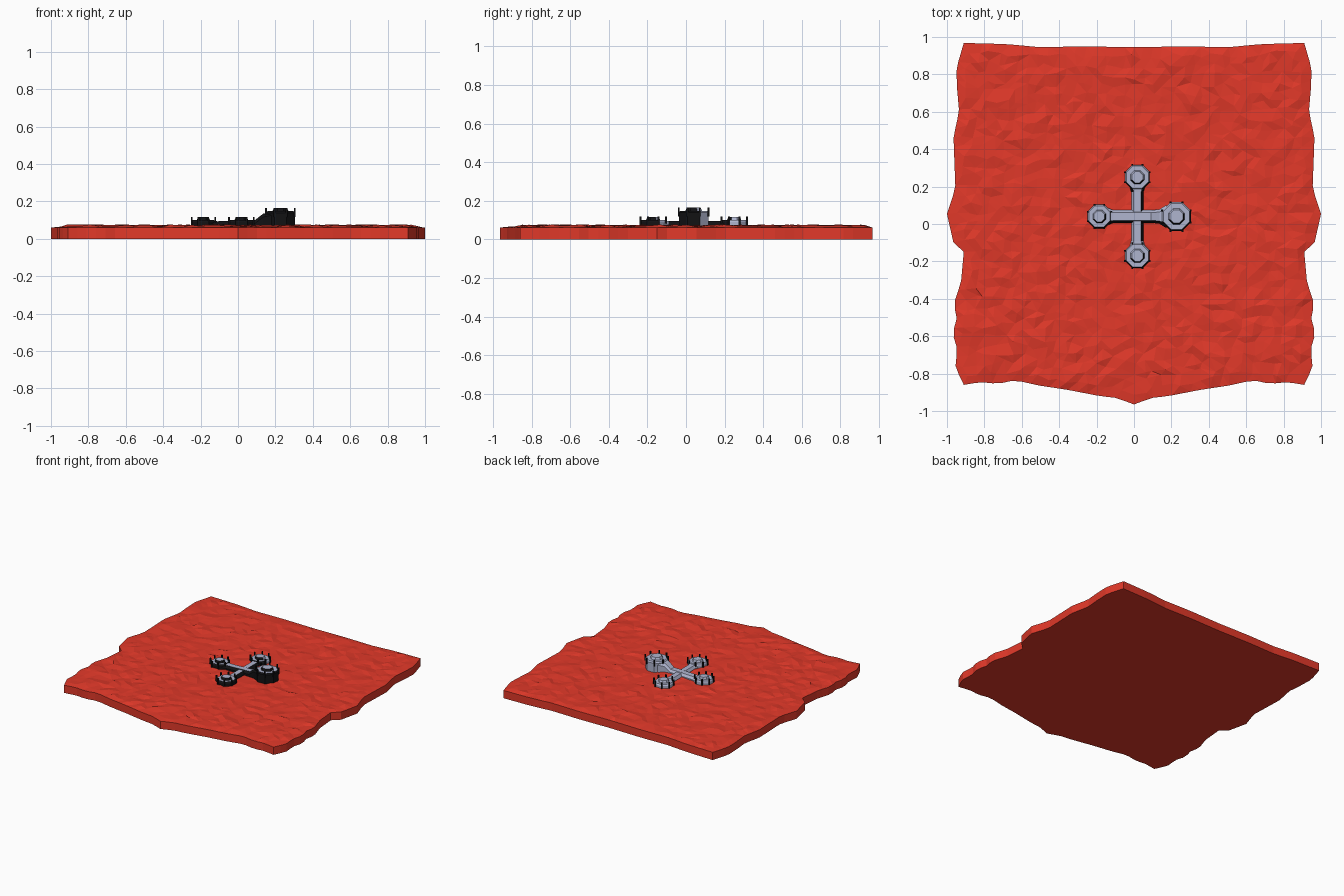
import bpy, bmesh, math, random
from mathutils import Vector

if "Cube" in bpy.data.objects:
    bpy.data.objects.remove(bpy.data.objects["Cube"])

random.seed(4)


def material(name, color):
    m = bpy.data.materials.new(name)
    m.diffuse_color = (*color, 1)
    m.use_nodes = True
    m.node_tree.nodes["Principled BSDF"].inputs["Base Color"].default_value = m.diffuse_color
    return m


RED = material("red_soil", (0.75, 0.04, 0.022))
PALE = material("pale_panel", (0.43, 0.46, 0.62))
BLACK = material("black_panel", (0.006, 0.006, 0.007))


def finish(bm, name, mats):
    bmesh.ops.recalc_face_normals(bm, faces=bm.faces[:])
    me = bpy.data.meshes.new(name)
    bm.to_mesh(me)
    bm.free()
    for m in mats:
        me.materials.append(m)
    ob = bpy.data.objects.new(name, me)
    bpy.context.collection.objects.link(ob)
    return ob


def paint_sides(bm):
    # dark wall panels on the front-facing sides
    bmesh.ops.recalc_face_normals(bm, faces=bm.faces[:])
    for f in bm.faces:
        n, c = f.normal, f.calc_center_median()
        if n.z < 0.9 and (n.y < -0.1 or (n.x > 0.7 and abs(n.y) < 0.2 and c.y < 0.15)):
            f.material_index = 1


def loft(bm, rings):
    vs = [[bm.verts.new(p) for p in r] for r in rings]
    n = len(vs[0])
    for a, b in zip(vs, vs[1:]):
        for i in range(n):
            j = (i + 1) % n
            bm.faces.new((a[i], a[j], b[j], b[i]))
    bm.faces.new(vs[0])
    bm.faces.new(vs[-1])


def interp(pts, v):
    for (a, fa), (b, fb) in zip(pts, pts[1:]):
        if v <= b:
            return fa + (fb - fa) * (v - a) / (b - a)
    return pts[-1][1]


# ground slab: ragged outline and faceted top
half_width = [(-1, .91), (-.9, .955), (-.79, .945), (-.7, .97), (-.6, .945), (-.53, .965),
              (-.4, .925), (-.22, .91), (-.17, .965), (0, 1), (.15, .955), (.45, .965),
              (.6, .935), (.72, .945), (.85, .95), (1, .91)]
front_edge = [(0, -.965), (.1, -.93), (.2, -.92), (.4, -.885), (.55, -.865),
              (.7, -.835), (.8, -.855), (.9, -.845), (1, -.86)]
back_edge = [(0, .945), (.3, .95), (.55, .945), (.75, .962), (1, .968)]

N = 36
bm = bmesh.new()
bmesh.ops.create_grid(bm, x_segments=N, y_segments=N, size=1)
for v in bm.verts:
    s, t = v.co.x, v.co.y
    rim = max(abs(s), abs(t)) > 0.999
    jx, jy = (0, 0) if rim else (random.uniform(-.016, .016), random.uniform(-.016, .016))
    lo, hi = interp(front_edge, abs(s)), interp(back_edge, abs(s))
    z = 0.061 if rim else 0.064 + 0.013 * random.random() ** 1.6
    v.co = (s * interp(half_width, t) + jx, lo + (hi - lo) * (t + 1) / 2 + jy, z)
bmesh.ops.triangulate(bm, faces=bm.faces[:])
border = [e for e in bm.edges if e.is_boundary]
ext = bmesh.ops.extrude_edge_only(bm, edges=border)["geom"]
for v in ext:
    if isinstance(v, bmesh.types.BMVert):
        v.co.z = 0
bmesh.ops.contextual_create(bm, geom=[e for e in ext if isinstance(e, bmesh.types.BMEdge)])
finish(bm, "ground_slab", [RED])


# octagonal habitat pods with a raised roof cap
def octagon(cx, cy, apothem, z):
    r = apothem / math.cos(math.pi / 8)
    return [(cx + r * math.cos(math.pi * (i + .5) / 4),
             cy + r * math.sin(math.pi * (i + .5) / 4), z) for i in range(8)]


def pod(name, cx, cy, a, wall, top):
    bm = bmesh.new()
    loft(bm, [octagon(cx, cy, a, .03), octagon(cx, cy, a, wall - .01),
              octagon(cx, cy, a * .9, wall), octagon(cx, cy, a * .56, wall),
              octagon(cx, cy, a * .45, top)])
    paint_sides(bm)
    finish(bm, name, [PALE, BLACK])
    # slim corner posts
    bm = bmesh.new()
    for x, y, z in octagon(cx, cy, a, 0):
        box = bmesh.ops.create_cube(bm, size=1)["verts"]
        for v in box:
            v.co = Vector((x + v.co.x * .009, y + v.co.y * .009, (wall + .018) if v.co.z > 0 else wall - .03))
    finish(bm, name + "_posts", [BLACK])


pod("left_pod", -.185, .04, .063, .1, .116)
pod("back_pod", .018, .25, .066, .1, .116)
pod("front_pod", .018, -.17, .066, .1, .116)
pod("right_pod", .227, .04, .077, .148, .165)


# corridors: chamfered section swept along stations (distance, half width, height)
def corridor(name, along_x, offset, stations):
    bm = bmesh.new()
    rings = []
    for d, w, h in stations:
        sec = [(-w, .03), (-w, h - .018), (-w * .62, h), (w * .62, h), (w, h - .018), (w, .03)]
        rings.append([(d, offset + u, z) if along_x else (offset + u, d, z) for u, z in sec])
    loft(bm, rings)
    paint_sides(bm)
    finish(bm, name, [PALE, BLACK])


corridor("cross_corridor", False, .018,
         [(-.13, .045, .096), (-.09, .032, .094), (.17, .032, .094), (.21, .045, .096)])
corridor("left_corridor", True, .04, [(-.15, .05, .098), (-.11, .034, .094), (.02, .034, .098)])
corridor("right_ramp", True, .04,
         [(.0, .034, .098), (.09, .034, .1), (.135, .038, .135), (.17, .06, .142), (.2, .06, .142)])
